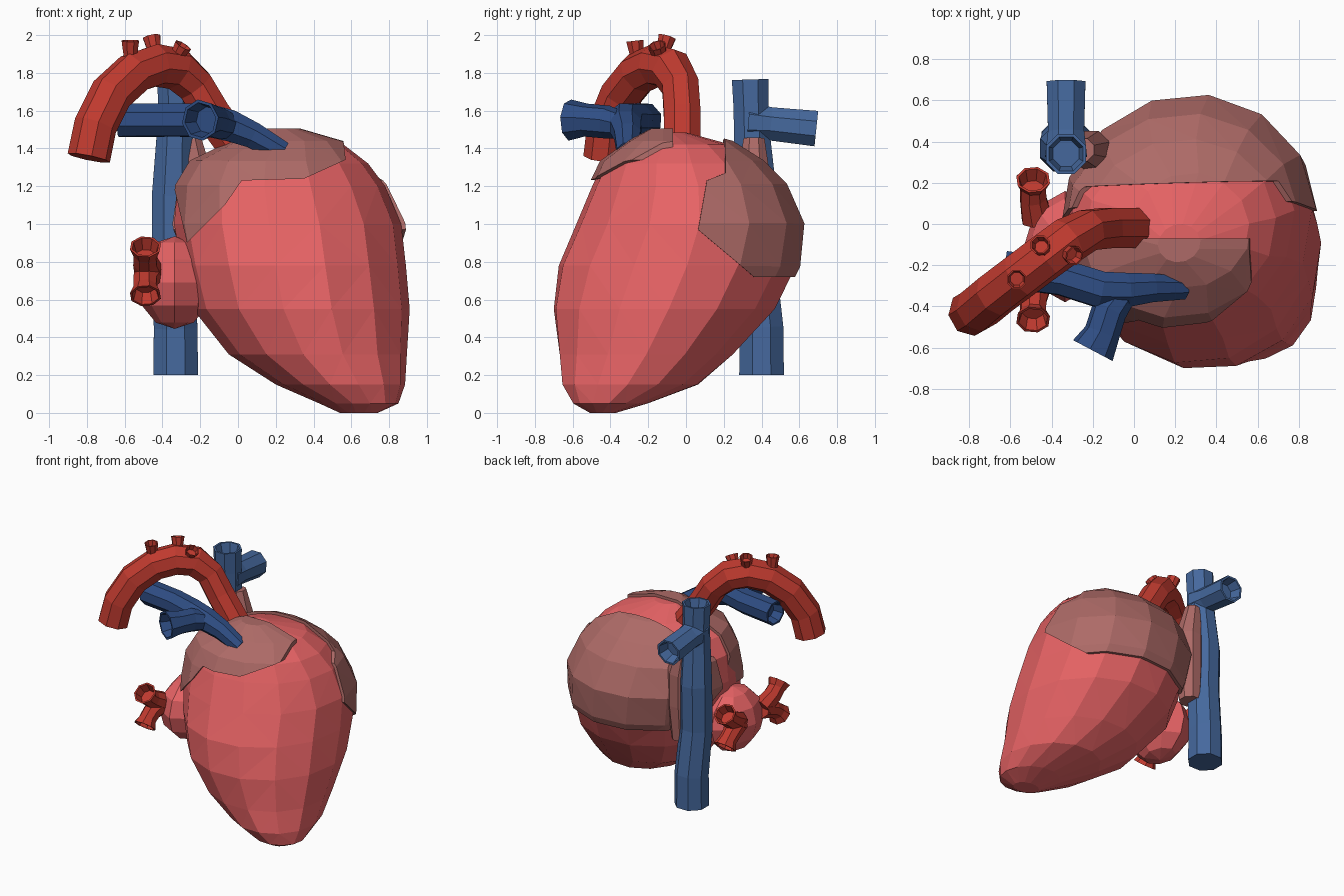
import bpy, bmesh
from math import sin, cos, pi
from mathutils import Vector

if "Cube" in bpy.data.objects:
    bpy.data.objects.remove(bpy.data.objects["Cube"])


def material(name, color):
    m = bpy.data.materials.new(name)
    m.diffuse_color = (*color, 1)
    m.use_nodes = True
    m.node_tree.nodes["Principled BSDF"].inputs["Base Color"].default_value = m.diffuse_color
    return m


MUSCLE = material("muscle", (0.8, 0.125, 0.13))
ATRIUM = material("atrium", (0.42, 0.145, 0.135))
ARTERY = material("artery", (0.52, 0.042, 0.028))
BLUE_DARK = material("dark_blue", (0.028, 0.075, 0.23))
BLUE = material("blue", (0.06, 0.14, 0.34))


def make(name, bm, mat):
    bmesh.ops.recalc_face_normals(bm, faces=bm.faces)
    me = bpy.data.meshes.new(name)
    bm.to_mesh(me)
    bm.free()
    ob = bpy.data.objects.new(name, me)
    bpy.context.collection.objects.link(ob)
    if mat:
        me.materials.append(mat)
    return ob


def loft(rings):
    """Closed solid through a list of equal-length point rings."""
    bm = bmesh.new()
    vs = [[bm.verts.new(p) for p in r] for r in rings]
    n = len(vs[0])
    for a, b in zip(vs, vs[1:]):
        for i in range(n):
            j = (i + 1) % n
            bm.faces.new((a[i], a[j], b[j], b[i]))
    bm.faces.new(vs[0][::-1])
    bm.faces.new(vs[-1])
    return bm


def tube(name, path, radii, mat, n=8, hollow=True):
    """Faceted vessel along a path; the last end is a recessed opening."""
    pts = [Vector(p) for p in path]
    rings, side = [], None
    for i, p in enumerate(pts):
        d = (pts[min(i + 1, len(pts) - 1)] - pts[max(i - 1, 0)]).normalized()
        if side is None:
            side = d.cross(Vector((0, 1, 0) if abs(d.y) < 0.8 else (0, 0, 1)))
        side = (side - d * side.dot(d)).normalized()
        up = d.cross(side)

        def ring(c, r):
            return [c + (side * cos(a) + up * sin(a)) * r
                    for a in ((k + 0.5) * 2 * pi / n for k in range(n))]
        rings.append(ring(p, radii[i]))
    if hollow:
        r = radii[-1]
        rings += [ring(p, r * 0.85), ring(p - d * r * 0.8, r * 0.65)]
    return make(name, loft(rings), mat)


def ellipsoid(name, c, r, mat, u=8, v=6):
    bm = bmesh.new()
    bmesh.ops.create_uvsphere(bm, u_segments=u, v_segments=v, radius=1)
    for w in bm.verts:
        w.co = Vector(c) + Vector(a * b for a, b in zip(w.co, r))
    return make(name, bm, mat)


# Heart body: z, x range, y range, skew of each slice
SLICES = [(0.00, 0.54, 0.74, -0.51, -0.37, -0.1), (0.05, 0.43, 0.85, -0.60, -0.20, -0.1),
          (0.15, 0.20, 0.885, -0.66, 0.07, -0.1), (0.31, -0.05, 0.895, -0.68, 0.26, -0.06),
          (0.55, -0.24, 0.91, -0.71, 0.48, -0.02), (0.78, -0.30, 0.89, -0.68, 0.59, 0.02),
          (1.00, -0.34, 0.865, -0.585, 0.61, 0.04), (1.20, -0.32, 0.78, -0.50, 0.52, 0.05),
          (1.32, -0.24, 0.69, -0.44, 0.40, 0.06), (1.42, -0.03, 0.56, -0.30, 0.24, 0.06),
          (1.485, 0.12, 0.32, -0.18, 0.0, 0.06)]


def body_mesh(offset=0):
    n = 14
    rings = []
    for z, x0, x1, y0, y1, skew in SLICES:
        rings.append([((x0 + x1) / 2 + (x1 - x0) / 2 * cos(t),
                       (y0 + y1) / 2 + (y1 - y0) / 2 * sin(t + skew), z)
                      for t in (k * 2 * pi / n + 0.06 for k in range(n))])
    bm = loft(rings)
    bmesh.ops.recalc_face_normals(bm, faces=bm.faces)
    bmesh.ops.triangulate(bm, faces=bm.faces)
    bm.normal_update()
    moves = [(v, v.normal.copy()) for v in bm.verts]
    for v, nrm in moves:
        v.co += nrm * offset
    return bm


make("heart_body", body_mesh(), MUSCLE)


# Raised atrium plates: offset body cut by an extruded outline
def plate(name, near, far):
    ob = make(name, body_mesh(0.022), ATRIUM)
    cutter = make(name + "_cutter", loft([near, far]), None)
    cutter.hide_render = True
    cutter.hide_viewport = True
    cutter.display_type = 'WIRE'
    mod = ob.modifiers.new("cut", 'BOOLEAN')
    mod.operation, mod.solver, mod.object = 'INTERSECT', 'EXACT', cutter


front = [(-0.34, 1.2), (-0.27, 0.9), (-0.07, 1.1), (0.02, 1.23), (0.35, 1.24),
         (0.57, 1.34), (0.54, 1.6), (-0.5, 1.6)]
plate("front_atrium_plate", [(x, -1, z) for x, z in front],
      [(x, -0.07, z) for x, z in front])
back = [(0.05, 0.97), (0.10, 1.23), (0.20, 1.27), (0.21, 1.6), (0.9, 1.6),
        (0.9, 0.72), (0.35, 0.72)]
plate("back_atrium_plate", [(-0.6, y - 0.03, z) for y, z in back],
      [(1.1, y + 0.02, z) for y, z in back])

# Side lobe, and the link between the vena cava and the heart
ellipsoid("side_atrium", (-0.335, -0.11, 0.69), (0.20, 0.27, 0.245), MUSCLE)
tube("vena_cava_atrium", [(-0.22, 0.36, 0.68), (-0.21, 0.36, 0.95), (-0.21, 0.36, 1.2),
                          (-0.25, 0.36, 1.45)],
     [0.08, 0.10, 0.10, 0.06], ATRIUM, hollow=False)

# Four flared veins, in front and back pairs
for label, s in (("front", -1), ("back", 1)):
    for level, k in (("upper", 1), ("lower", -1)):
        tube(f"{label}_{level}_vein",
             [(-0.47, -0.125 + s * 0.15, 0.74), (-0.49, -0.125 + s * 0.25, 0.75 + k * 0.05),
              (-0.49, -0.125 + s * 0.305, 0.75 + k * 0.09),
              (-0.49, -0.125 + s * 0.34, 0.75 + k * 0.13)],
             [0.08, 0.068, 0.065, 0.085], ARTERY)

# Aorta arch with three branches
tube("aorta", [(0.04, -0.02, 1.34), (-0.135, -0.02, 1.58), (-0.225, -0.03, 1.73),
               (-0.32, -0.08, 1.82), (-0.43, -0.16, 1.84), (-0.55, -0.25, 1.80),
               (-0.67, -0.34, 1.69), (-0.755, -0.41, 1.52), (-0.79, -0.43, 1.35)],
     [0.105] * 3 + [0.115] * 6, ARTERY, hollow=False)
for i, (a, b) in enumerate([((-0.57, -0.25, 1.8), (-0.57, -0.27, 1.97)),
                            ((-0.43, -0.14, 1.85), (-0.457, -0.10, 1.99)),
                            ((-0.36, -0.12, 1.83), (-0.29, -0.155, 1.945))]):
    mid = Vector(a).lerp(Vector(b), 0.6)
    tube(f"aorta_branch_{i + 1}", [a, mid, b], [0.04, 0.04, 0.05], ARTERY)

# Pulmonary artery and its side branch
tube("pulmonary_artery", [(0.24, -0.31, 1.38), (0.08, -0.31, 1.47), (-0.04, -0.32, 1.52),
                          (-0.16, -0.32, 1.55), (-0.35, -0.26, 1.55), (-0.63, -0.22, 1.55)],
     [0.06, 0.075, 0.09, 0.095, 0.093, 0.095], BLUE_DARK)
tube("pulmonary_branch", [(-0.05, -0.33, 1.52), (-0.12, -0.42, 1.54),
                          (-0.155, -0.53, 1.55), (-0.2, -0.615, 1.55)],
     [0.07, 0.088, 0.088, 0.11], BLUE_DARK)

# Vena cava and its side branch
tube("vena_cava", [(-0.33, 0.40, 0.2), (-0.33, 0.40, 0.45), (-0.345, 0.365, 0.8),
                   (-0.345, 0.37, 1.15), (-0.335, 0.35, 1.45), (-0.33, 0.345, 1.6),
                   (-0.33, 0.34, 1.765)],
     [0.128, 0.125, 0.12, 0.12, 0.105, 0.1, 0.105], BLUE)
tube("vena_cava_branch", [(-0.33, 0.33, 1.54), (-0.33, 0.45, 1.53), (-0.33, 0.69, 1.505)],
     [0.11, 0.095, 0.102], BLUE)
